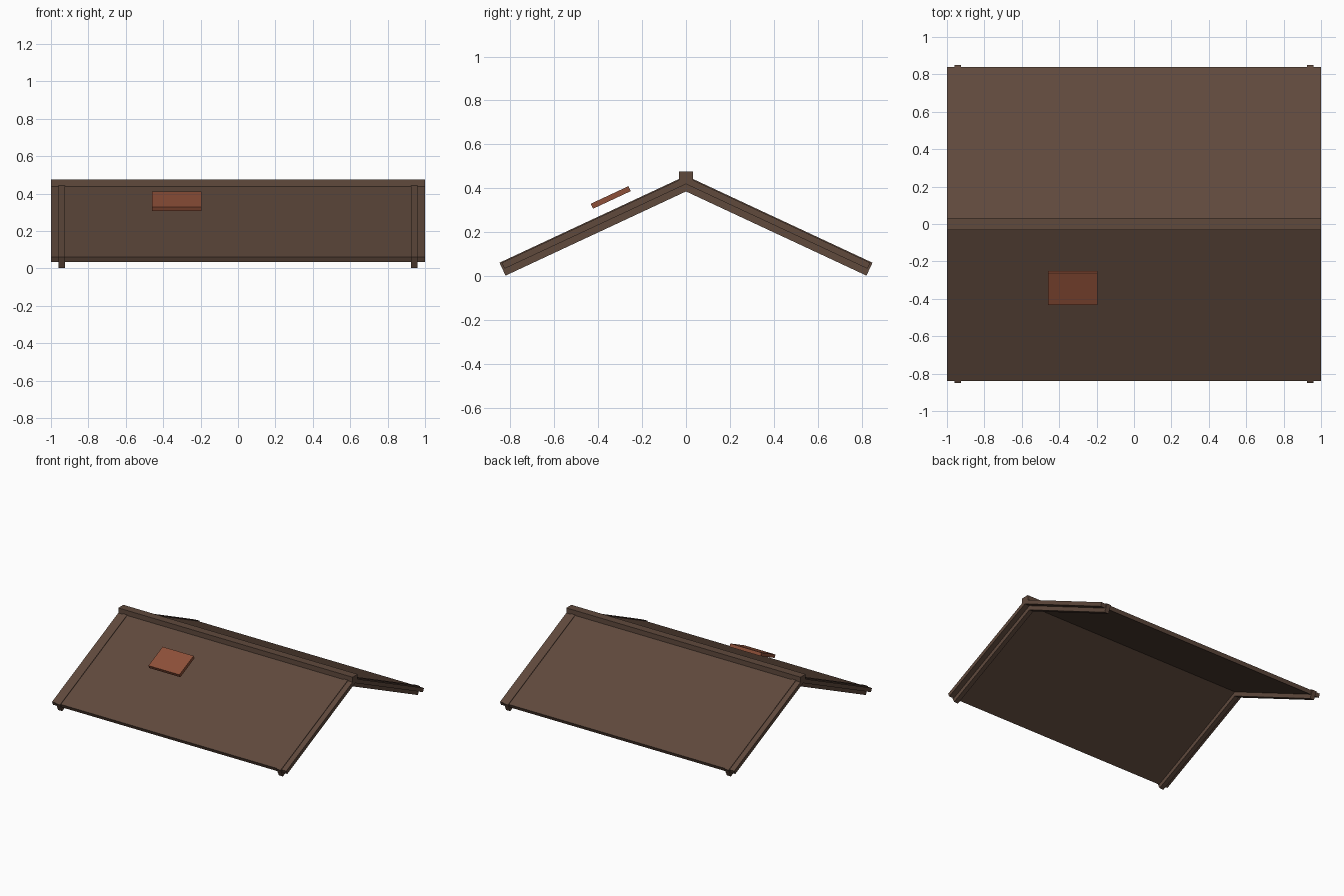
import bpy, math
from mathutils import Matrix

if "Cube" in bpy.data.objects:
    bpy.data.objects.remove(bpy.data.objects["Cube"])

PITCH = math.radians(25)
T, C, S = math.tan(PITCH), math.cos(PITCH), math.sin(PITCH)


def material(name, rgb):
    m = bpy.data.materials.new(name)
    m.diffuse_color = (*rgb, 1)
    m.use_nodes = True
    m.node_tree.nodes["Principled BSDF"].inputs["Base Color"].default_value = m.diffuse_color
    return m


brown = material("dark brown wood", (0.115, 0.067, 0.046))
rust = material("rust tile", (0.27, 0.08, 0.04))


def add_mesh(name, verts, faces, mat):
    me = bpy.data.meshes.new(name)
    me.from_pydata(verts, [], faces)
    me.materials.append(mat)
    ob = bpy.data.objects.new(name, me)
    bpy.context.collection.objects.link(ob)
    return ob


def gable(name, x0, x1, apex, reach, thick, mat):
    """Mitred inverted V with square-cut ends, extruded along x."""
    end_z = apex - reach * T
    low_y, low_z = reach - thick * S, end_z - thick * C
    prof = [(-reach, end_z), (-low_y, low_z), (0, apex - thick / C),
            (low_y, low_z), (reach, end_z), (0, apex)]
    n = len(prof)
    verts = [(x, y, z) for x in (x0, x1) for y, z in prof]
    faces = [(i, (i + 1) % n, (i + 1) % n + n, i + n) for i in range(n)]
    faces += [(5, 2, 1, 0), (5, 4, 3, 2)]
    faces += [(6, 7, 8, 11), (8, 9, 10, 11)]
    return add_mesh(name, verts, faces, mat)


def box(name, centre, size, mat, tilt=0):
    bpy.ops.mesh.primitive_cube_add(size=1)
    ob = bpy.context.object
    ob.name = name
    ob.data.transform(Matrix.Rotation(tilt, 4, 'X') @ Matrix.Diagonal((*size, 1)))
    ob.location = centre
    ob.data.materials.append(mat)
    return ob


# Two sloping roof panels
gable("roof_panels", -1, 1, 0.452, 0.84, 0.03, brown)
# Rafters near both ends, just proud of the panels
for side, x in (("left", -0.942), ("right", 0.942)):
    gable(side + "_rafters", x - 0.0175, x + 0.0175, 0.457, 0.85, 0.065, brown)
# Ridge beam
box("ridge_beam", (0, 0, 0.45), (2, 0.062, 0.052), brown)
# Loose tile floating above the front slope
box("loose_tile", (-0.328, -0.343, 0.358), (0.265, 0.19, 0.025), rust, PITCH)
